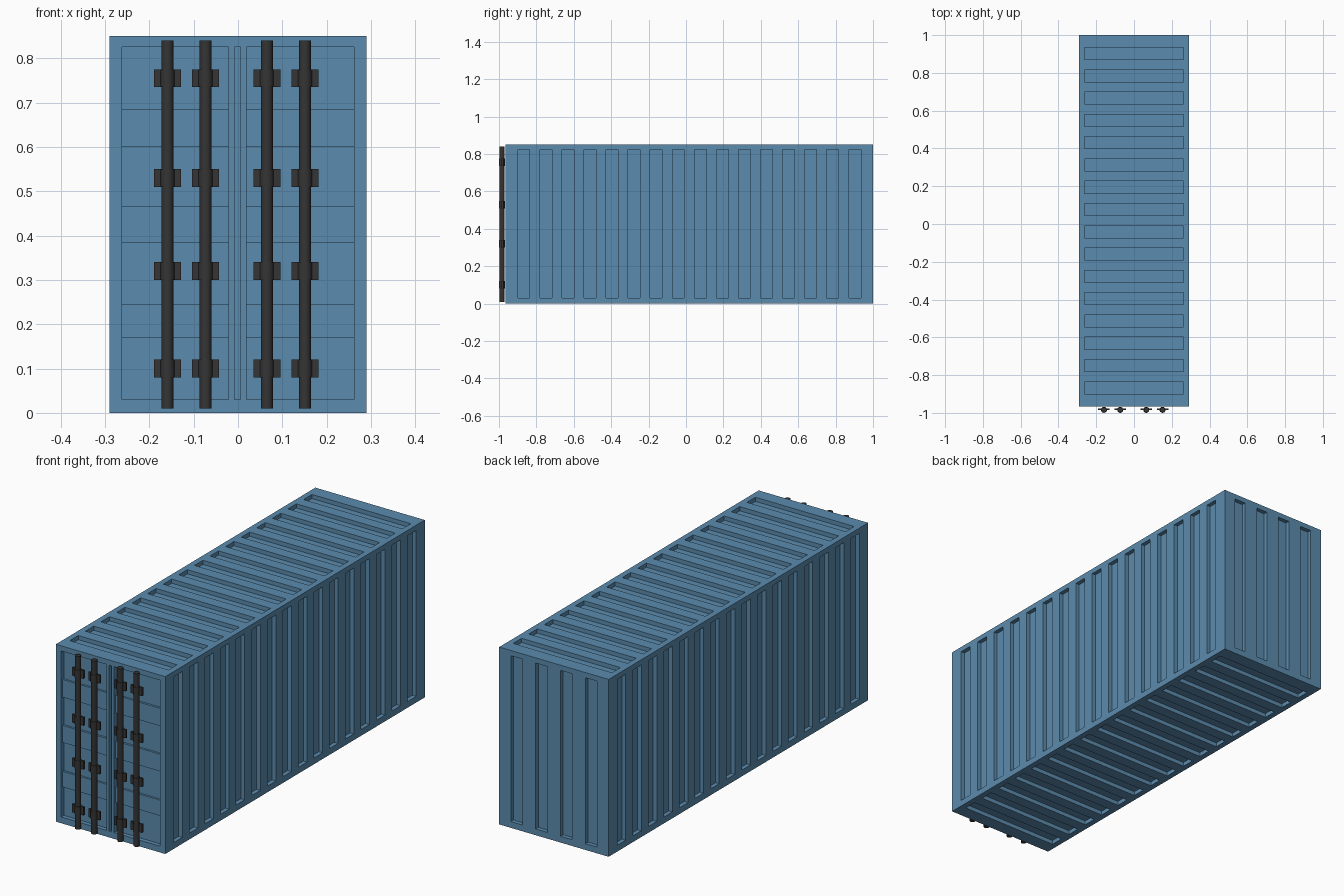
import bpy, bmesh
from mathutils import Vector

if "Cube" in bpy.data.objects:
    bpy.data.objects.remove(bpy.data.objects["Cube"])


def material(name, color):
    m = bpy.data.materials.new(name)
    m.diffuse_color = (*color, 1)
    m.use_nodes = True
    m.node_tree.nodes["Principled BSDF"].inputs["Base Color"].default_value = m.diffuse_color
    return m


BLUE = material("blue_paint", (0.105, 0.26, 0.42))
DARK = material("dark_steel", (0.035, 0.035, 0.035))

CENTRE = Vector((0, 0.0175, 0.425))
HALF = Vector((0.29, 0.9825, 0.425))
X, Y, Z = Vector((1, 0, 0)), Vector((0, 1, 0)), Vector((0, 0, 1))


def reach(axis):
    return sum(abs(a) * h for a, h in zip(axis, HALF))


def wall(bm, out, u, recesses):
    """One flat wall with stepped recesses (u0, u1, v0, v1, depth); later ones win."""
    v = out.cross(u)
    ru, rv, ro = reach(u), reach(v), reach(out)
    us = sorted({-ru, ru} | {round(k, 5) for r in recesses for k in r[0:2]})
    vs = sorted({-rv, rv} | {round(k, 5) for r in recesses for k in r[2:4]})

    def depth(i, j):
        a, b = (us[i] + us[i + 1]) / 2, (vs[j] + vs[j + 1]) / 2
        d = 0
        for u0, u1, v0, v1, k in recesses:
            if u0 < a < u1 and v0 < b < v1:
                d = k
        return d

    def quad(*pts):
        bm.faces.new([bm.verts.new(CENTRE + u * a + v * b + out * (ro - d)) for a, b, d in pts])

    for i in range(len(us) - 1):
        for j in range(len(vs) - 1):
            a0, a1, b0, b1 = us[i], us[i + 1], vs[j], vs[j + 1]
            d = depth(i, j)
            quad((a0, b0, d), (a1, b0, d), (a1, b1, d), (a0, b1, d))
            if i:
                p = depth(i - 1, j)
                if p != d:
                    quad((a0, b0, p), (a0, b0, d), (a0, b1, d), (a0, b1, p))
            if j:
                p = depth(i, j - 1)
                if p != d:
                    quad((a1, b0, p), (a1, b0, d), (a0, b0, d), (a0, b0, p))


def row(count, pitch, width):
    mids = [(i - (count - 1) / 2) * pitch for i in range(count)]
    return [(m - width / 2, m + width / 2) for m in mids]


# Container body: ribbed sides, roof, floor and back
D = 0.02
bm = bmesh.new()
long_row = row(16, 0.118, 0.064)
side = [(a, b, -0.395, 0.4, D) for a, b in long_row]
roof = [(-0.262, 0.262, a, b, D) for a, b in long_row]
back = [(a, b, -0.395, 0.4, D) for a, b in row(4, 0.132, 0.062)]
wall(bm, X, Y, side)
wall(bm, -X, -Y, side)
wall(bm, Z, X, roof)
wall(bm, -Z, -X, roof)
wall(bm, Y, -X, back)

# Door end: two recessed doors with shallower bands, and the centre seam
doors = []
for x0, x1 in ((-0.262, -0.021), (0.019, 0.262)):
    doors.append((x0, x1, -0.395, 0.4, D))
    for z0, z1 in ((0.17, 0.245), (0.383, 0.465), (0.6, 0.685)):
        doors.append((x0, x1, z0 - 0.425, z1 - 0.425, D / 2))
doors.append((-0.008, 0.006, -0.395, 0.4, D))
wall(bm, -Y, X, doors)

bmesh.ops.remove_doubles(bm, verts=bm.verts, dist=1e-4)
mesh = bpy.data.meshes.new("container_body")
bm.to_mesh(mesh)
bm.free()
mesh.materials.append(BLUE)
bpy.context.collection.objects.link(bpy.data.objects.new("container_body", mesh))


def cylinder(name, x, z, radius, height):
    bpy.ops.mesh.primitive_cylinder_add(vertices=16, radius=radius, depth=height,
                                        location=(x, -0.984, z))
    ob = bpy.context.object
    ob.name = name
    ob.data.materials.append(DARK)
    bpy.ops.object.shade_smooth_by_angle()


# Locking rods with collars and bracket plates
for x in (-0.159, -0.073, 0.065, 0.151):
    cylinder("locking_rod", x, 0.425, 0.0135, 0.83)
    for z in (0.1, 0.32, 0.53, 0.755):
        cylinder("rod_collar", x, z, 0.016, 0.04)
        bpy.ops.mesh.primitive_cube_add(size=1, location=(x, -0.981, z))
        plate = bpy.context.object
        plate.name = "bracket_plate"
        plate.scale = (0.061, 0.01, 0.04)
        plate.data.materials.append(DARK)
